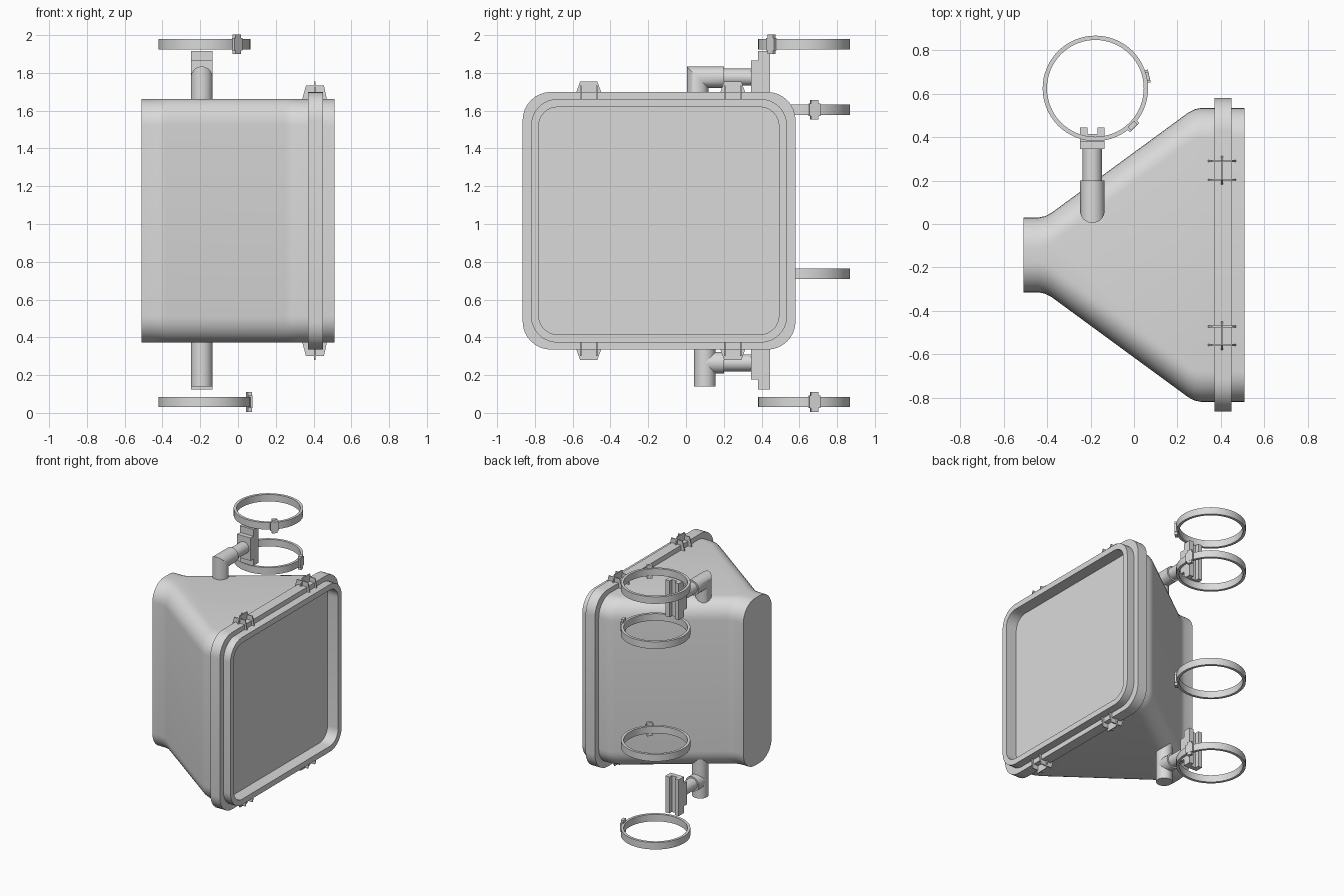
import bpy
import bmesh
from math import sin, cos, pi, radians
from mathutils import Vector, Matrix

cube = bpy.data.objects.get("Cube")
if cube:
    bpy.data.objects.remove(cube, do_unlink=True)

grey = bpy.data.materials.new("plain grey")
grey.use_nodes = True
grey.diffuse_color = (0.7, 0.7, 0.7, 1)
grey.node_tree.nodes["Principled BSDF"].inputs["Base Color"].default_value = (0.7, 0.7, 0.7, 1)

MID_Z = 1.017


def finish(name, bm):
    """Turn a bmesh into a shaded, coloured object."""
    bmesh.ops.recalc_face_normals(bm, faces=bm.faces)
    mesh = bpy.data.meshes.new(name)
    bm.to_mesh(mesh)
    bm.free()
    mesh.materials.append(grey)
    obj = bpy.data.objects.new(name, mesh)
    bpy.context.collection.objects.link(obj)
    bpy.ops.object.select_all(action='DESELECT')
    obj.select_set(True)
    bpy.context.view_layer.objects.active = obj
    bpy.ops.object.shade_smooth_by_angle(angle=radians(30))
    return obj


def loft(name, rings, closed=False):
    """Skin a row of equal point rings, capped or joined end to start."""
    bm = bmesh.new()
    loops = [[bm.verts.new(p) for p in ring] for ring in rings]
    pairs = list(zip(loops, loops[1:]))
    if closed:
        pairs.append((loops[-1], loops[0]))
    else:
        bm.faces.new(loops[0])
        bm.faces.new(loops[-1])
    n = len(loops[0])
    for a, b in pairs:
        for i in range(n):
            j = (i + 1) % n
            bm.faces.new((a[i], a[j], b[j], b[i]))
    return finish(name, bm)


def rounded(x, y0, y1, half_z, r, steps=8):
    """Rounded rectangle across the x axis."""
    cy, half_y = (y0 + y1) / 2, (y1 - y0) / 2
    pts = []
    for q, (sy, sz) in enumerate([(1, 1), (-1, 1), (-1, -1), (1, -1)]):
        for k in range(steps + 1):
            a = (q + k / steps) * pi / 2
            pts.append((x, cy + sy * (half_y - r) + r * cos(a),
                        MID_Z + sz * (half_z - r) + r * sin(a)))
    return pts


def circle(r, place, n=32):
    return [place(r * cos(2 * pi * i / n), r * sin(2 * pi * i / n)) for i in range(n)]


def boxes(name, parts, matrix=Matrix()):
    """One object from several (centre, size) boxes."""
    bm = bmesh.new()
    for centre, size in parts:
        bmesh.ops.create_cube(bm, size=1, matrix=matrix @ Matrix.Translation(centre)
                              @ Matrix.Diagonal(Vector(size).to_4d()))
    return finish(name, bm)


# Funnel housing: narrow back, wide front with a recessed panel
outline = [(-.51, 0), (-.44, 0), (-.41, .012), (-.38, .043),
           (.25, .957), (.28, .988), (.31, 1), (.51, 1)]
sections = [rounded(x, -.315 - .505 * t, .03 + .505 * t, .645, .14) for x, t in outline]
sections += [rounded(x, -.78, .492, .602, .1) for x in (.51, .42)]
loft("housing", sections)

# Clamp band round the wide end
loft("clamp_band", [rounded(x, -.865 + d, .58 - d, .682 - d, .15 - d / 2)
                    for x, d in ((.37, 0), (.45, 0), (.45, .055), (.37, .055))], closed=True)

# Star knobs: crossing thin tapered plates, above and below
T = .004
for side, label in ((1, "top"), (-1, "bottom")):
    for y, where in ((.2475, "left"), (-.515, "right")):
        for off in (-.043, .043):
            shape = [(.34, .643), (.47, .643), (.455, .717), (.36, .717)]
            loft(f"{label}_{where}_knob_rib",
                 [[(x, y + off + s, MID_Z + side * z) for x, z in shape] for s in (-T, T)])
        shape = [(-.07, .67), (.07, .67), (.045, .738), (-.045, .738)]
        loft(f"{label}_{where}_knob_fin",
             [[(.406 + s, y + dy, MID_Z + side * z) for dy, z in shape] for s in (-T, T)])

# Upper mitred elbow
PX, PR = -.192, .057
UP, LOW = 1.777, .265
loft("upper_elbow", [
    circle(PR, lambda u, v: (PX + u, .062 + v, 1.6)),
    circle(PR, lambda u, v: (PX + u, .062 + v, UP - v)),
    circle(PR, lambda u, v: (PX + u, .2, UP - v))])

# Lower tee
loft("lower_post", [circle(PR, lambda u, v, z=z: (PX + u, .1 + v, z)) for z in (.14, .45)])
loft("lower_branch", [circle(PR, lambda u, v, y=y: (PX + u, y, LOW + v)) for y in (.1, .2)])

# Thin arms and channel brackets that meet the pole
for z, label in ((UP, "upper"), (LOW, "lower")):
    loft(f"{label}_arm", [circle(.045, lambda u, v, y=y: (PX + u, y, z + v)) for y in (.19, .36)])
    boxes(f"{label}_bracket", [
        ((PX, .365, z), (.114, .04, .176)),
        ((PX, .397, z), (.114, .034, .28)),
        ((PX - .04, .427, z), (.034, .034, .28)),
        ((PX + .04, .427, z), (.034, .034, .28))])

# Pole straps, each with a small buckle
RX, RY, R = -.178, .625, .243
for z, angle, label in ((1.952, -45, "top"), (1.605, 13, "upper"),
                        (.737, -45, "lower"), (.058, 13, "bottom")):
    loft(f"{label}_strap", [
        circle(r, lambda u, v, h=h: (RX + u, RY + v, z + h), n=64)
        for r, h in ((R, -.027), (R, .027), (R - .02, .027), (R - .02, -.027))], closed=True)
    turn = Matrix.Translation((RX, RY, z)) @ Matrix.Rotation(radians(angle), 4, 'Z')
    boxes(f"{label}_buckle", [
        ((R, 0, 0), (.022, .04, .104)),
        ((R + .002, 0, 0), (.02, .06, .066))], turn)
